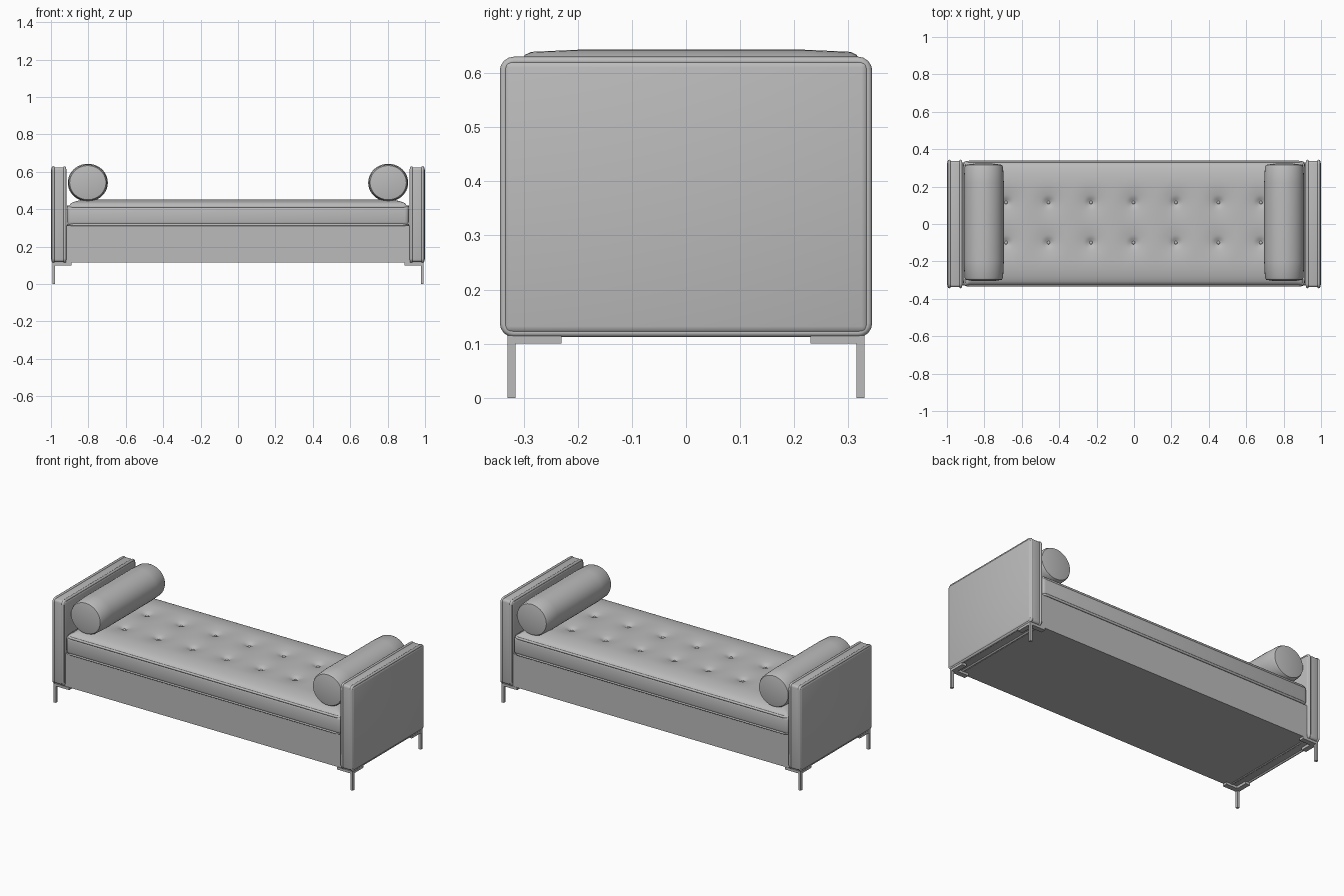
import bpy, bmesh, math

if "Cube" in bpy.data.objects:
    bpy.data.objects.remove(bpy.data.objects["Cube"])

fabric = bpy.data.materials.new("grey fabric")
fabric.diffuse_color = (0.5, 0.5, 0.5, 1)
fabric.use_nodes = True
fabric.node_tree.nodes["Principled BSDF"].inputs["Base Color"].default_value = fabric.diffuse_color
metal = bpy.data.materials.new("grey metal")
metal.diffuse_color = (0.5, 0.5, 0.5, 1)
metal.use_nodes = True
metal.node_tree.nodes["Principled BSDF"].inputs["Base Color"].default_value = metal.diffuse_color


def finish(bm, name, mat, smooth=True):
    bmesh.ops.recalc_face_normals(bm, faces=bm.faces)
    me = bpy.data.meshes.new(name)
    bm.to_mesh(me)
    bm.free()
    ob = bpy.data.objects.new(name, me)
    bpy.context.collection.objects.link(ob)
    me.materials.append(mat)
    if smooth:
        bpy.ops.object.select_all(action='DESELECT')
        ob.select_set(True)
        bpy.context.view_layer.objects.active = ob
        bpy.ops.object.shade_smooth_by_angle(angle=math.radians(40))
    return ob


def box(name, x, y, z, mat=fabric, bevel=0.0, segs=3):
    bm = bmesh.new()
    bmesh.ops.create_cube(bm, size=1)
    for v in bm.verts:
        for i, r in enumerate((x, y, z)):
            v.co[i] = r[0] if v.co[i] < 0 else r[1]
    if bevel:
        bmesh.ops.bevel(bm, geom=bm.edges[:], offset=bevel, segments=segs,
                        profile=0.5, affect='EDGES')
    return finish(bm, name, mat, bevel > 0)


def rounded_rect(a0, a1, b0, b1, r):
    pts = []
    for k, (a, b) in enumerate(((a1 - r, b1 - r), (a0 + r, b1 - r),
                                (a0 + r, b0 + r), (a1 - r, b0 + r))):
        for s in range(5):
            t = math.pi / 2 * (k + s / 4)
            pts.append((a + r * math.cos(t), b + r * math.sin(t)))
    return pts


def piping(name, pts, radius):
    # closed welt cord following the points
    cu = bpy.data.curves.new(name, 'CURVE')
    cu.dimensions = '3D'
    cu.bevel_depth = radius
    cu.bevel_resolution = 2
    sp = cu.splines.new('POLY')
    sp.points.add(len(pts) - 1)
    for p, c in zip(sp.points, pts):
        p.co = (*c, 1)
    sp.use_cyclic_u = True
    sp.use_smooth = True
    cu.materials.append(fabric)
    bpy.context.collection.objects.link(bpy.data.objects.new(name, cu))


# base and cushion side band
box("base", (-0.92, 0.92), (-0.326, 0.328), (0.114, 0.312))
box("cushion_side", (-0.914, 0.914), (-0.334, 0.338), (0.31, 0.422), bevel=0.022)
for name, z in (("cushion_upper_piping", 0.414), ("cushion_lower_piping", 0.317)):
    piping(name, [(x, y, z) for x, y in
                  rounded_rect(-0.908, 0.908, -0.328, 0.332, 0.03)], 0.007)

# tufted cushion top
buttons = [(-0.003 + 0.227 * i, y) for i in range(-3, 4) for y in (-0.1, 0.115)]


def top_z(x, y):
    d = min(0.905 - abs(x), 0.33 - abs(y - 0.002))
    e = min(1, max(0, d / 0.13))
    z = 0.416 + 0.037 * math.sqrt(1 - (1 - e) ** 2)
    for bx, by in buttons:
        q = math.hypot(x - bx, y - by)
        z -= 0.014 * math.exp(-(q / 0.02) ** 2) + 0.009 * math.exp(-(q / 0.06) ** 2)
    # soft folds between the buttons
    wave = 0.5 + 0.5 * math.cos(2 * math.pi * (x + 0.003) / 0.227)
    z -= 0.004 * wave * math.exp(-((y - 0.007) / 0.16) ** 4)
    return z


bm = bmesh.new()
bmesh.ops.create_grid(bm, x_segments=180, y_segments=66, size=1)
for v in bm.verts:
    v.co.x *= 0.905
    v.co.y = v.co.y * 0.33 + 0.002
    v.co.z = top_z(v.co.x, v.co.y)
top = finish(bm, "cushion_top", fabric)
if top.data.polygons[0].normal.z < 0:
    top.data.flip_normals()

# tuft buttons
bm = bmesh.new()
for x, y in buttons:
    made = bmesh.ops.create_uvsphere(bm, u_segments=12, v_segments=6, radius=0.009)
    for v in made["verts"]:
        v.co.z *= 0.6
        v.co.x += x
        v.co.y += y
        v.co.z += top_z(x, y) + 0.003
finish(bm, "tuft_buttons", fabric)

for side, s in (("left", -1), ("right", 1)):
    # end panel with cords along both edges
    box(side + "_arm", sorted((s * 0.917, s * 0.999)), (-0.338, 0.338),
        (0.118, 0.624), bevel=0.014)
    for k, x in (("inner", 0.927), ("outer", 0.988)):
        piping(side + "_arm_" + k + "_piping", [(s * x, y, z) for y, z in
               rounded_rect(-0.336, 0.336, 0.12, 0.622, 0.018)], 0.008)

    # bolster: turned profile along y
    bm = bmesh.new()
    prof = [(0.0, -0.306), (0.06, -0.304), (0.094, -0.298), (0.1, -0.286), (0.104, -0.2),
            (0.104, 0.22), (0.1, 0.304), (0.094, 0.316), (0.06, 0.322), (0.0, 0.324)]
    verts = [bm.verts.new((r, y, 0)) for r, y in prof]
    edges = [bm.edges.new(p) for p in zip(verts, verts[1:])]
    bmesh.ops.spin(bm, geom=verts + edges, cent=(0, 0, 0), axis=(0, 1, 0),
                   angle=2 * math.pi, steps=40)
    bmesh.ops.remove_doubles(bm, verts=bm.verts, dist=0.0005)
    for v in bm.verts:
        v.co.x = v.co.x * 1.03 + s * 0.803
        v.co.z = v.co.z * 0.97 + 0.542
    finish(bm, side + "_bolster", fabric)

    # legs with L-shaped mounting plates
    for end, t in (("front", -1), ("back", 1)):
        n = end + "_" + side
        box(n + "_leg", sorted((s * 0.978, s * 0.993)), sorted((t * 0.315, t * 0.33)),
            (0, 0.112), metal)
        box(n + "_plate_along_x", sorted((s * 0.89, s * 0.993)),
            sorted((t * 0.3, t * 0.33)), (0.1, 0.115), metal)
        box(n + "_plate_along_y", sorted((s * 0.963, s * 0.993)),
            sorted((t * 0.23, t * 0.3)), (0.1, 0.115), metal)
